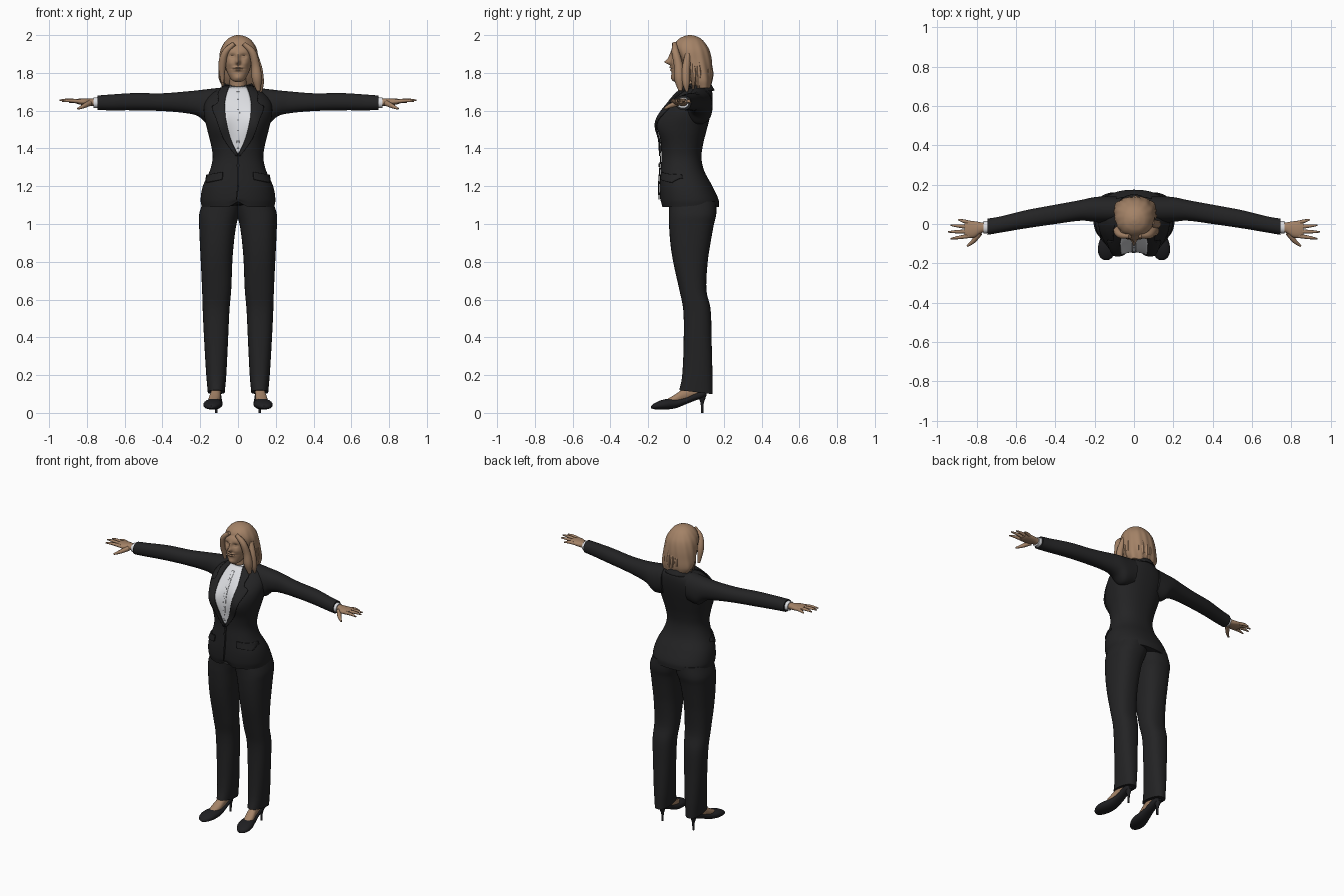
import bpy, bmesh, math, random
from mathutils import Vector

random.seed(4)


def material(name, rgb):
    m = bpy.data.materials.new(name)
    m.diffuse_color = (*rgb, 1)
    return m


SUIT = material("charcoal suit", (0.017, 0.017, 0.018))
TAN = material("warm tan", (0.37, 0.225, 0.135))
WHITE = material("shirt white", (0.72, 0.73, 0.76))
SHOE = material("shoe black", (0.014, 0.014, 0.016))


def surface(name, fn, nu, nv, mat, wrap=False, thick=0, mirror=False):
    """Grid mesh of fn(u, v); wrap closes it round u and caps the ends."""
    bm = bmesh.new()
    cols = nu if wrap else nu + 1
    rows = [[bm.verts.new(fn(i / nu, j / nv)) for i in range(cols)] for j in range(nv + 1)]
    for a, b in zip(rows, rows[1:]):
        for i in range(nu):
            k = (i + 1) % cols
            bm.faces.new((a[i], a[k], b[k], b[i]))
    if wrap:
        bm.faces.new(rows[0])
        bm.faces.new(rows[-1])
    bmesh.ops.recalc_face_normals(bm, faces=bm.faces)
    me = bpy.data.meshes.new(name)
    bm.to_mesh(me)
    bm.free()
    me.materials.append(mat)
    ob = bpy.data.objects.new(name, me)
    bpy.context.collection.objects.link(ob)
    if thick:
        mod = ob.modifiers.new("thickness", "SOLIDIFY")
        mod.thickness, mod.offset = thick, 0
    if mirror:
        ob.modifiers.new("mirror", "MIRROR")
    return ob


def sample(S, t):
    """Smooth interpolation of section rows keyed by their first value."""
    t = min(max(t, S[0][0]), S[-1][0])
    i = max(k for k in range(len(S) - 1) if S[k][0] <= t)
    a, b = S[i], S[i + 1]
    p, q = S[max(i - 1, 0)], S[min(i + 2, len(S) - 1)]
    h = b[0] - a[0]
    s = (t - a[0]) / h
    out = []
    for k in range(1, len(a)):
        m0 = (b[k] - p[k]) / (b[0] - p[0]) * h
        m1 = (q[k] - a[k]) / (q[0] - a[0]) * h
        out.append((2*s**3 - 3*s*s + 1) * a[k] + (s**3 - 2*s*s + s) * m0
                   + (3*s*s - 2*s**3) * b[k] + (s**3 - s*s) * m1)
    return out


def loft(name, S, mat, axis="z", n=32, p=2.2, per=5, bend=None, mirror=False):
    """Rounded sections (t, a0, a1, b0, b1) stacked along an axis."""
    spans = len(S) - 1

    def fn(u, v):
        k = min(int(v * spans + 1e-6), spans - 1)
        t = S[k][0] + (S[k + 1][0] - S[k][0]) * (v * spans - k)
        a0, a1, b0, b1 = sample(S, t)
        c, s = math.cos(u * math.tau), math.sin(u * math.tau)
        a = (a0 + a1) / 2 + (a1 - a0) / 2 * math.copysign(abs(c) ** (2 / p), c)
        b = (b0 + b1) / 2 + (b1 - b0) / 2 * math.copysign(abs(s) ** (2 / p), s)
        pt = {"z": (a, b, t), "x": (t, a, b), "y": (a, t, b)}[axis]
        return bend(*pt) if bend else pt
    return surface(name, fn, n, spans * per, mat, True, 0, mirror)


def tube(name, pts, radii, mat, mirror=False, n=10, flat=1.0):
    """Tapered tube through points."""
    S = [(i, *q, r) for i, (q, r) in enumerate(zip(pts, radii))]
    m = len(pts) - 1

    def fn(u, v):
        x, y, z, r = sample(S, v * m)
        d = Vector(sample(S, v * m + .05)[:3]) - Vector(sample(S, v * m - .05)[:3])
        e = d.cross(Vector((0.3, 1, 0.2))).normalized()
        f = d.cross(e).normalized()
        w = u * math.tau
        return Vector((x, y, z)) + r * (e * math.cos(w) * flat + f * math.sin(w))
    return surface(name, fn, n, m * 5, mat, True, 0, mirror)


def bell(d, w):
    return math.exp(-(d / w) ** 2)


# Jacket body, with bust and a raised hem at the front centre
TORSO = [(1.09, -.192, .192, -.128, .174), (1.13, -.198, .198, -.137, .172), (1.2, -.186, .186, -.14, .14),
         (1.28, -.15, .15, -.135, .097), (1.35, -.134, .134, -.13, .082), (1.42, -.143, .143, -.133, .09),
         (1.5, -.163, .163, -.135, .11), (1.58, -.18, .18, -.122, .13), (1.64, -.176, .176, -.09, .14),
         (1.69, -.14, .14, -.05, .14), (1.72, -.088, .088, -.02, .128), (1.735, -.065, .065, 0, .11)]


def bust(x, y, z):
    if y < 0.02:
        y -= .035 * bell(abs(x) - .1, .055) * bell(z - 1.53, .08) * min(1, (.02 - y) / .06)
        z += .03 * bell(x, .03) * bell(z - 1.09, .03)
    return x, y, z


def front(x, z, lift):
    a0, a1, b0, b1 = sample(TORSO, z)
    k = max(0, 1 - min(1, abs(x / a1)) ** 2.3) ** (1 / 2.3)
    y = (b0 + b1) / 2 - (b1 - b0) / 2 * k
    return x, bust(x, y, z)[1] - lift, z


loft("jacket_body", TORSO, SUIT, n=64, p=2.3, per=6, bend=bust)


# Plates that follow the front of the jacket: rows are (z, inner x, outer x)
def plate(name, E, mat, lift, thick, mirror=False, slope=0):
    def fn(u, v):
        z = E[0][0] + (E[-1][0] - E[0][0]) * v
        i, o = sample(E, z)
        x = i + (o - i) * u
        return front(x, z + slope * (x - E[0][1]), lift)
    return surface(name, fn, 12, 24, mat, False, thick, mirror)


plate("shirt_front", [(1.375, -.003, .003), (1.45, -.04, .04), (1.55, -.066, .066), (1.62, -.072, .072),
                      (1.68, -.062, .062), (1.725, -.045, .045)], WHITE, .004, .006)
plate("lapel", [(1.36, -.002, .012), (1.45, .038, .075), (1.55, .064, .112), (1.625, .07, .135),
                (1.64, .07, .105), (1.69, .06, .105), (1.73, .045, .08)], SUIT, .009, .008, True)
plate("pocket_flap", [(1.235, .085, .165), (1.25, .082, .168), (1.275, .08, .165)], SUIT, .006, .008, True, -.2)
plate("front_closure", [(1.13, -.012, -.006), (1.2, -.004, .004), (1.36, -.002, .006)], SUIT, .005, .006)
plate("shirt_placket", [(1.40, -.006, .006), (1.55, -.009, .009), (1.7, -.009, .009)], WHITE, .008, .004)


def button(name, z, r, mat, lift):
    x, y, z = front(0, z, lift)
    tube(name, [(x, y + .004, z), (x, y, z)], [r, r], mat, n=12)


button("jacket_button", 1.31, .009, SUIT, .012)
for i in range(5):
    button("shirt_button", 1.44 + i * .055, .003, SUIT, .0115)


# Collars wrap the neck, open at the front and higher at the back
def collar(name, rx, ry, cy, z0, z1, flare, gap, rise, mat):
    def fn(u, v):
        w = -math.pi / 2 + gap + u * (math.tau - 2 * gap)
        k = 1 + flare * (1 - v)
        s = math.sin(w)
        return rx * k * math.cos(w), cy + ry * k * s, z0 + (z1 - z0) * v + rise * s
    return surface(name, fn, 36, 5, mat, False, .007)


collar("shirt_collar", .053, .058, .04, 1.695, 1.74, .25, .3, .012, WHITE)
collar("jacket_collar", .07, .07, .05, 1.695, 1.745, .4, .8, .012, SUIT)

# Sleeves, shirt cuffs
loft("sleeve", [(.09, .005, .14, 1.54, 1.722), (.16, .005, .14, 1.53, 1.714), (.21, .012, .135, 1.57, 1.708),
                (.27, .017, .122, 1.586, 1.702), (.4, 0, .098, 1.598, 1.692), (.55, -.022, .07, 1.602, 1.693),
                (.68, -.044, .038, 1.602, 1.685), (.745, -.055, .027, 1.603, 1.68)],
     SUIT, "x", per=6, mirror=True)
loft("shirt_cuff", [(.73, -.046, .018, 1.612, 1.672), (.765, -.048, .014, 1.614, 1.67)],
     WHITE, "x", per=2, mirror=True)

# Hands
loft("palm", [(.74, -.04, .006, 1.622, 1.664), (.775, -.045, .008, 1.625, 1.664), (.81, -.068, .014, 1.628, 1.664),
              (.845, -.07, .014, 1.634, 1.663), (.862, -.06, .006, 1.64, 1.66)], TAN, "x", n=20, mirror=True)
for nm, y0, tip in (("little_finger", .006, (.893, .022, 1.643)), ("ring_finger", -.016, (.932, -.006, 1.652)),
                    ("middle_finger", -.038, (.945, -.04, 1.655)), ("index_finger", -.06, (.932, -.075, 1.65))):
    base = Vector((.835, y0, 1.648))
    mid = base.lerp(Vector(tip), .55) + Vector((0, 0, .004))
    tube(nm, [base, mid, tip], [.011, .009, .004], TAN, True)
tube("thumb", [(.785, -.045, 1.64), (.815, -.085, 1.625), (.848, -.113, 1.61)], [.016, .012, .005], TAN, True)

# Trousers
loft("trouser_leg", [(.11, .07, .16, -.036, .14), (.2, .062, .168, -.02, .14), (.4, .052, .18, -.012, .135),
                     (.55, .045, .187, -.015, .13), (.65, .036, .19, -.035, .108), (.8, .03, .197, -.068, .115),
                     (.9, .022, .202, -.083, .13), (1.0, .008, .206, -.09, .148), (1.05, -.008, .206, -.09, .16),
                     (1.12, -.03, .185, -.09, .16)], SUIT, p=2.4, mirror=True,
     bend=lambda x, y, z: (x, y, z + (.05 - y) * .12 * bell(z - .11, .03)))

# Shoes, feet and heels
loft("shoe", [(-.184, .13, .15, .024, .036), (-.172, .113, .17, .02, .048), (-.14, .092, .183, .018, .064),
              (-.1, .083, .18, .018, .074), (-.05, .082, .163, .026, .076), (0, .085, .15, .046, .084),
              (.05, .088, .145, .066, .108), (.09, .092, .142, .08, .118), (.108, .105, .13, .09, .112)],
     SHOE, "y", n=24, mirror=True)
loft("foot", [(-.105, .11, .155, .04, .07), (-.06, .095, .156, .045, .096), (-.01, .091, .146, .06, .13),
              (.04, .091, .142, .08, .15), (.085, .098, .136, .09, .15)], TAN, "y", n=20, mirror=True)
loft("shoe_heel", [(0, .108, .122, .078, .092), (.05, .107, .123, .077, .094), (.08, .1, .132, .066, .104),
                   (.1, .096, .138, .056, .108)], SHOE, n=14, mirror=True)


# Head: nose, eyes, cheeks and lips are shaped into the front
def face(x, y, z):
    if y < -.01:
        d = .03 * bell(x, .011) * bell(z - 1.857, .013) + .013 * bell(x, .009) * bell(z - 1.88, .022)
        d += .01 * bell(x, .022) * bell(z - 1.829, .006) + .009 * bell(x, .02) * bell(z - 1.815, .006)
        d += .007 * bell(x, .02) * bell(z - 1.775, .014)
        d += .006 * bell(abs(x) - .04, .018) * bell(z - 1.85, .018)
        d -= .01 * bell(abs(x) - .03, .015) * bell(z - 1.888, .011)
        d += .006 * bell(abs(x) - .03, .008) * bell(z - 1.886, .004)
        d -= .005 * bell(x, .03) * bell(z - 1.822, .002)
        y -= d
    return x, y, z


loft("face", [(1.752, -.015, .015, -.06, -.02), (1.76, -.03, .03, -.07, 0), (1.78, -.046, .046, -.074, .03),
              (1.81, -.06, .06, -.077, .05), (1.84, -.068, .068, -.079, .06), (1.88, -.073, .073, -.08, .06),
              (1.92, -.073, .073, -.077, .06), (1.96, -.058, .058, -.05, .05)], TAN, n=96, per=11, bend=face)
loft("neck", [(1.68, -.05, .05, -.02, .09), (1.72, -.045, .045, -.012, .085), (1.8, -.045, .045, -.02, .08)],
     TAN, n=24)


# Hair: rippled cap, parted over the forehead, with loose locks
def ripple(x, y, z):
    w = math.atan2(y - .04, x)
    k = 1 + .018 * math.sin(w * 13 + z * 18) * min(1, (2.0 - z) / .1)
    return x * k, .04 + (y - .04) * k, z


loft("hair", [(1.72, -.075, .10, .05, .128), (1.76, -.1, .112, .02, .137), (1.82, -.102, .11, -.015, .138),
              (1.87, -.1, .106, -.04, .135), (1.92, -.092, .1, -.062, .124), (1.955, -.076, .084, -.058, .104),
              (1.982, -.052, .06, -.035, .078), (1.996, -.024, .03, -.005, .048), (2.0, -.006, .01, .015, .028)],
     TAN, n=80, bend=ripple)
tube("left_front_lock", [(.03, -.06, 1.955), (.075, -.056, 1.91), (.093, -.04, 1.84), (.1, -.035, 1.77),
                         (.108, -.03, 1.705)], [.012, .02, .024, .028, .01], TAN)
tube("left_side_lock", [(.09, .01, 1.9), (.108, 0, 1.82), (.118, 0, 1.75), (.122, .005, 1.7)],
     [.015, .022, .02, .006], TAN)
tube("right_front_lock", [(-.02, -.062, 1.955), (-.066, -.056, 1.91), (-.084, -.035, 1.84), (-.082, -.02, 1.75)],
     [.012, .018, .021, .008], TAN)
for i in range(11):
    w = math.radians(-5 + 19 * i)
    cx, cy = .008 + .09 * math.cos(w), .045 + .08 * math.sin(w)
    end = random.uniform(1.705, 1.745)
    tube("back_lock", [(cx, cy, 1.86), (cx * 1.02, cy + .003, 1.79), (cx * .98, cy, end)],
         [.01, .018, .005], TAN, n=8)

# Smooth shading with sharp hems and edges
for ob in bpy.context.scene.objects:
    ob.select_set(True)
    bpy.context.view_layer.objects.active = ob
bpy.ops.object.shade_smooth_by_angle(angle=math.radians(40))
